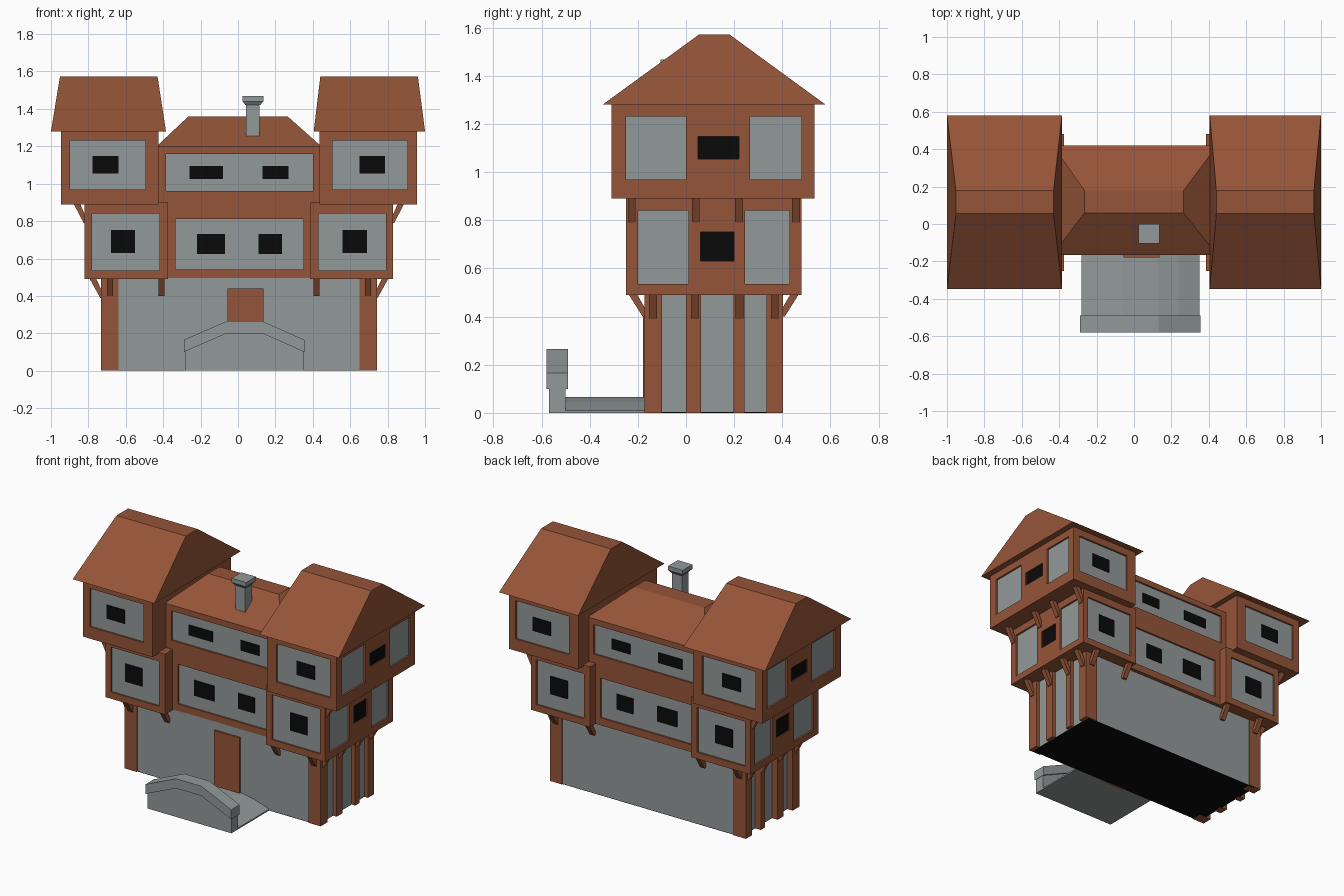
import bpy, bmesh

if "Cube" in bpy.data.objects:
    bpy.data.objects.remove(bpy.data.objects["Cube"])


def material(name, rgb):
    m = bpy.data.materials.new(name)
    m.diffuse_color = (*rgb, 1)
    m.use_nodes = True
    m.node_tree.nodes["Principled BSDF"].inputs["Base Color"].default_value = m.diffuse_color
    return m


BROWN = material("brown timber", (0.30, 0.09, 0.04))
GREY = material("grey plaster", (0.29, 0.32, 0.32))
BLACK = material("black glass", (0.003, 0.003, 0.003))


def taper(bm, low, z0, high, z1):
    """Solid between a low and a high rectangle, each (x0, x1, y0, y1)."""
    rings = []
    for (x0, x1, y0, y1), z in ((low, z0), (high, z1)):
        rings.append([bm.verts.new(p) for p in
                      ((x0, y0, z), (x1, y0, z), (x1, y1, z), (x0, y1, z))])
    a, b = rings
    bm.faces.new(a[::-1])
    bm.faces.new(b)
    for i in range(4):
        j = (i + 1) % 4
        bm.faces.new((a[i], a[j], b[j], b[i]))


def finish(bm, name, mat):
    bmesh.ops.recalc_face_normals(bm, faces=bm.faces)
    me = bpy.data.meshes.new(name)
    bm.to_mesh(me)
    bm.free()
    me.materials.append(mat)
    ob = bpy.data.objects.new(name, me)
    bpy.context.collection.objects.link(ob)
    return ob


def tapers(name, mat, parts):
    bm = bmesh.new()
    for p in parts:
        taper(bm, *p)
    return finish(bm, name, mat)


def boxes(name, mat, parts):
    return tapers(name, mat, [((a, b, c, d), e, (a, b, c, d), f) for a, b, c, d, e, f in parts])


def extrude_profile(name, mat, pts, y0, y1):
    bm = bmesh.new()
    f = bm.faces.new([bm.verts.new((x, y0, z)) for x, z in pts])
    r = bmesh.ops.extrude_face_region(bm, geom=[f])
    vs = [v for v in r["geom"] if isinstance(v, bmesh.types.BMVert)]
    bmesh.ops.translate(bm, vec=(0, y1 - y0, 0), verts=vs)
    return finish(bm, name, mat)


def side(s, x0, x1):
    """Right-hand x range, or its mirror about the house axis."""
    return (x0, x1) if s > 0 else (0.01 - x1, 0.01 - x0)


D = 0.012   # panel recess
T = 0.005   # glass plate thickness

# ground floor
boxes("ground_floor_wall", GREY, [(-0.69, 0.715, -0.165, 0.395, 0.003, 0.495)])
boxes("ground_floor_underside", BLACK, [(-0.69, 0.715, -0.165, 0.395, 0, 0.003)])
boxes("door", BROWN, [(-0.055, 0.135, -0.178, -0.16, 0, 0.44)])

# bridge walkway and parapet
extrude_profile("walkway", GREY,
                [(-0.28, 0), (0.35, 0), (0.35, 0.01), (0.24, 0.045), (0.13, 0.065),
                 (-0.06, 0.065), (-0.17, 0.045), (-0.28, 0.01)], -0.51, -0.165)
extrude_profile("parapet", GREY,
                [(-0.28, 0), (0.35, 0), (0.35, 0.105), (0.13, 0.205), (-0.06, 0.205), (-0.28, 0.105)],
                -0.57, -0.50)
extrude_profile("parapet_cap", GREY,
                [(-0.29, 0.10), (-0.06, 0.20), (0.13, 0.20), (0.355, 0.10),
                 (0.355, 0.165), (0.13, 0.265), (-0.06, 0.265), (-0.29, 0.165)], -0.58, -0.49)

# central block: plaster core, timber bands and posts, windows
Y0, Y1 = -0.165, 0.42
boxes("centre_plaster", GREY, [(-0.42, 0.43, Y0 + D, Y1 - D, 0.50, 1.19)])
boxes("centre_timber", BROWN, [
    (-0.43, 0.44, Y0, Y1, 0.49, 0.54), (-0.43, 0.44, Y0, Y1, 0.81, 0.96),
    (-0.43, 0.44, Y0, Y1, 1.16, 1.20),
    (-0.43, -0.335, Y0, Y1, 0.54, 0.81), (0.35, 0.44, Y0, Y1, 0.54, 0.81),
    (-0.43, -0.385, Y0, Y1, 0.96, 1.16), (0.40, 0.44, Y0, Y1, 0.96, 1.16)])
glass = []
for x0, x1, z0, z1 in ((-0.22, -0.07, 0.625, 0.73), (0.11, 0.235, 0.625, 0.73),
                       (-0.26, -0.08, 1.025, 1.095), (0.13, 0.27, 1.025, 1.095)):
    glass += [(x0, x1, Y0 + D - T, Y0 + D, z0, z1), (x0, x1, Y1 - D, Y1 - D + T, z0, z1)]
boxes("centre_windows", BLACK, glass)
tapers("centre_roof", BROWN, [((-0.435, 0.445, -0.165, 0.42), 1.2, (-0.265, 0.265, 0.06, 0.18), 1.36)])

# chimney
boxes("chimney", GREY, [(0.042, 0.116, -0.088, -0.018, 1.2, 1.43)])
tapers("chimney_cap", GREY, [
    ((0.04, 0.118, -0.09, -0.016), 1.42, (0.025, 0.135, -0.105, 0.0), 1.44),
    ((0.025, 0.135, -0.105, 0.0), 1.44, (0.025, 0.135, -0.105, 0.0), 1.468)])


def storey(name, s, X, Y, Z, px, pz, py, wx, wy, wz):
    """One wing storey: plaster core, timber frame and recessed windows."""
    (xa, xb), (ya, yb), (za, zb) = X, Y, Z
    frame, win = [], []

    def add(lst, x0, x1, *rest):
        lst.append((*side(s, x0, x1), *rest))

    boxes(name + "_plaster", GREY,
          [(*side(s, xa + D, xb - D), ya + D, yb - D, za + 0.01, zb - 0.01)])
    add(frame, xa, xb, ya, yb, za, pz[0])
    add(frame, xa, xb, ya, yb, pz[1], zb)
    add(frame, xa, px[0], ya, yb, *pz)
    add(frame, px[1], xb, ya, py[0], *pz)
    add(frame, px[1], xb, py[3], yb, *pz)
    # outer side: timber around the middle window
    xo = xb - 0.04
    add(frame, xo, xb, py[1], wy[0], *pz)
    add(frame, xo, xb, wy[1], py[2], *pz)
    add(frame, xo, xb, wy[0], wy[1], pz[0], wz[0])
    add(frame, xo, xb, wy[0], wy[1], wz[1], pz[1])
    boxes(name + "_timber", BROWN, frame)
    add(win, xb - D, xb - D + T, *wy, *wz)
    add(win, *wx, ya + D - T, ya + D, *wz)
    add(win, *wx, yb - D, yb - D + T, *wz)
    boxes(name + "_windows", BLACK, win)


for s, tag in ((1, "right"), (-1, "left")):
    # ground floor posts
    posts = [(*side(s, a, 0.742), y0, y1, 0, 0.495) for a, y0, y1 in
             ((0.65, -0.172, -0.10), (0.69, 0.0, 0.062), (0.69, 0.198, 0.243), (0.65, 0.335, 0.402))]
    boxes(tag + "_posts", BROWN, posts)

    # jettied storeys
    storey(tag + "_lower_wing", s, (0.385, 0.83), (-0.25, 0.48), (0.49, 0.90),
           (0.43, 0.79), (0.535, 0.84), (-0.20, 0.01, 0.245, 0.43),
           (0.56, 0.69), (0.06, 0.20), (0.63, 0.752))
    storey(tag + "_upper_wing", s, (0.435, 0.957), (-0.31, 0.533), (0.89, 1.285),
           (0.505, 0.907), (0.97, 1.23), (-0.25, 0.0, 0.265, 0.48),
           (0.65, 0.787), (0.05, 0.22), (1.055, 1.148))

    # slanted braces under the overhangs
    br = []
    for y in (-0.225, 0.04, 0.22, 0.457):
        br.append(((*side(s, 0.81, 0.835), y - 0.016, y + 0.016), 0.79,
                   (*side(s, 0.855, 0.89), y - 0.016, y + 0.016), 0.895))
    for y in (-0.137, 0.037, 0.222, 0.368):
        br.append(((*side(s, 0.72, 0.747), y - 0.016, y + 0.016), 0.39,
                   (*side(s, 0.77, 0.805), y - 0.016, y + 0.016), 0.495))
    for x in (0.42, 0.695):
        xs = side(s, x - 0.016, x + 0.016)
        br.append(((*xs, -0.18, -0.15), 0.40, (*xs, -0.24, -0.205), 0.495))
        br.append(((*xs, 0.38, 0.41), 0.40, (*xs, 0.435, 0.47), 0.495))
    tapers(tag + "_braces", BROWN, br)

# wing roofs
tapers("right_roof", BROWN, [((0.405, 1.0, -0.347, 0.58), 1.28, (0.44, 0.962, 0.055, 0.18), 1.572)])
tapers("left_roof", BROWN, [((-1.0, -0.385, -0.347, 0.58), 1.28, (-0.952, -0.43, 0.055, 0.18), 1.572)])
